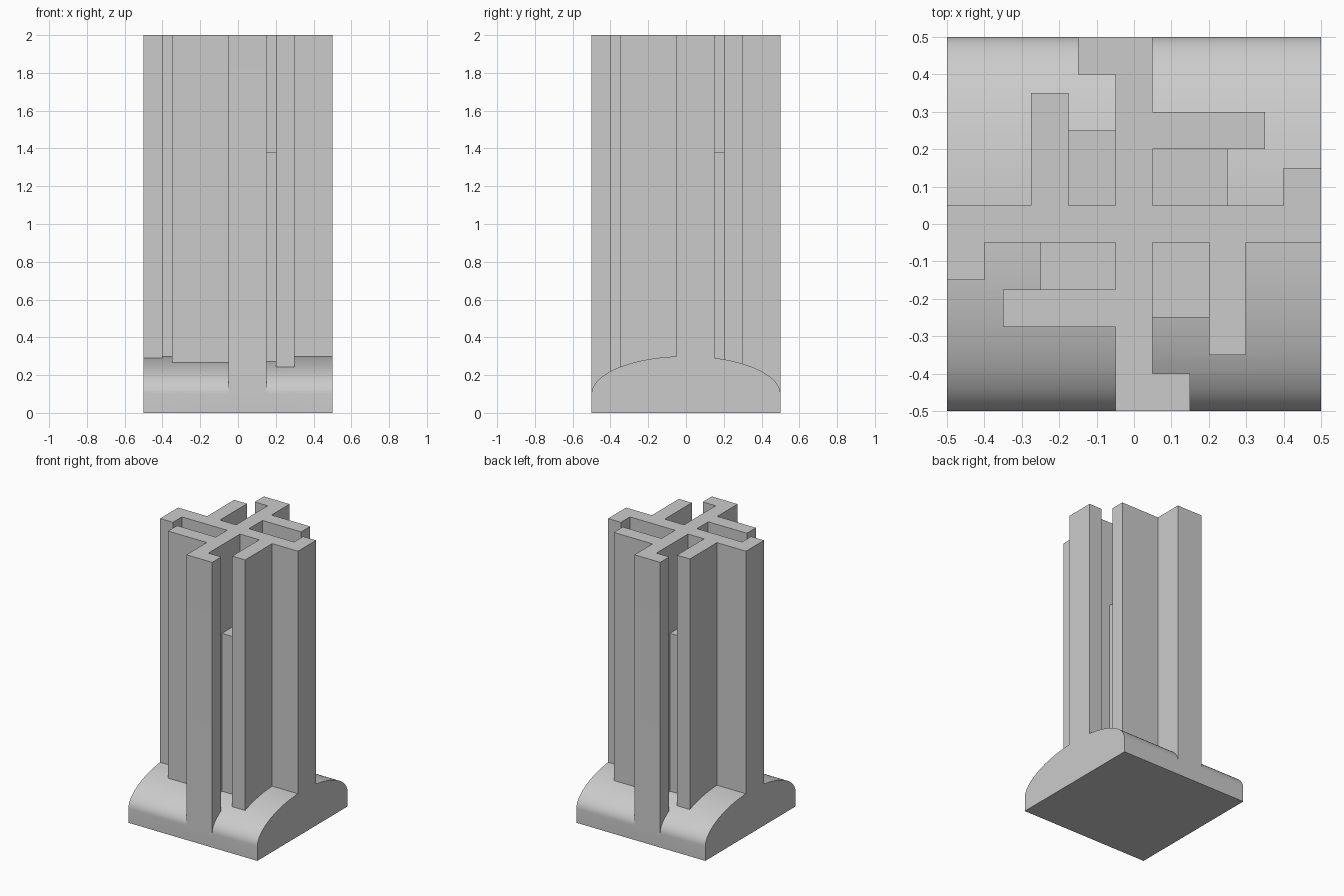
import bpy, bmesh, math

if "Cube" in bpy.data.objects:
    bpy.data.objects.remove(bpy.data.objects["Cube"])

grey = bpy.data.materials.new("light_grey")
grey.diffuse_color = (0.6, 0.6, 0.6, 1)
grey.use_nodes = True
grey.node_tree.nodes["Principled BSDF"].inputs["Base Color"].default_value = grey.diffuse_color


def prism(name, points, vec):
    """Closed outline extruded along vec."""
    bm = bmesh.new()
    face = bm.faces.new([bm.verts.new(p) for p in points])
    ext = bmesh.ops.extrude_face_region(bm, geom=[face])
    verts = [g for g in ext["geom"] if isinstance(g, bmesh.types.BMVert)]
    bmesh.ops.translate(bm, verts=verts, vec=vec)
    bmesh.ops.recalc_face_normals(bm, faces=bm.faces)
    mesh = bpy.data.meshes.new(name)
    bm.to_mesh(mesh)
    bm.free()
    mesh.materials.append(grey)
    obj = bpy.data.objects.new(name, mesh)
    bpy.context.collection.objects.link(obj)
    return obj


def turn(p, quarter):
    """Rotate a plan point by quarter turns."""
    x, y = p
    for _ in range(quarter):
        x, y = -y, x
    return x, y


def union(target, other):
    mod = target.modifiers.new("union", 'BOOLEAN')
    mod.operation = 'UNION'
    mod.solver = 'EXACT'
    mod.object = other
    bpy.context.view_layer.objects.active = target
    bpy.ops.object.modifier_apply(modifier=mod.name)
    bpy.data.objects.remove(other)


SUNK = 0.05                          # hidden depth of the posts in the base
fin_starts = [0.2, 0.2, 0.175, 0.175]

# Domed base: half ellipse over a low wall, run along x
steps = 44
profile = [(-0.5, -0.5, 0)]
for i in range(steps + 1):
    a = math.pi * i / steps
    profile.append((-0.5, -0.5 * math.cos(a), 0.1 + 0.2 * math.sin(a)))
profile.append((-0.5, 0.5, 0))
base = prism("domed_base", profile, (1, 0, 0))

# Pinwheel tower: four arms, each with a hooked foot and a fin
outline = []
for q, f in enumerate(fin_starts):
    quarter = [(-0.05, -0.5), (0.15, -0.5), (0.15, -0.4), (0.05, -0.4),
               (0.05, -0.05), (f, -0.05), (f, -0.35),
               (f + 0.1, -0.35), (f + 0.1, -0.05)]
    outline += [(*turn(p, q), SUNK) for p in quarter]
tower = prism("pinwheel_tower", outline, (0, 0, 2 - SUNK))

# Shorter blocks filling the inner pockets
for q, f in enumerate(fin_starts):
    rect = [(0, -0.25), (f + 0.05, -0.25), (f + 0.05, 0), (0, 0)]
    block = prism("pocket_block", [(*turn(p, q), SUNK) for p in rect],
                  (0, 0, 1.38 - SUNK))
    union(tower, block)

union(base, tower)
base.name = "pinwheel_tower_on_base"

bpy.ops.object.select_all(action='DESELECT')
base.select_set(True)
bpy.context.view_layer.objects.active = base
bpy.ops.object.shade_smooth_by_angle(angle=math.radians(30))
